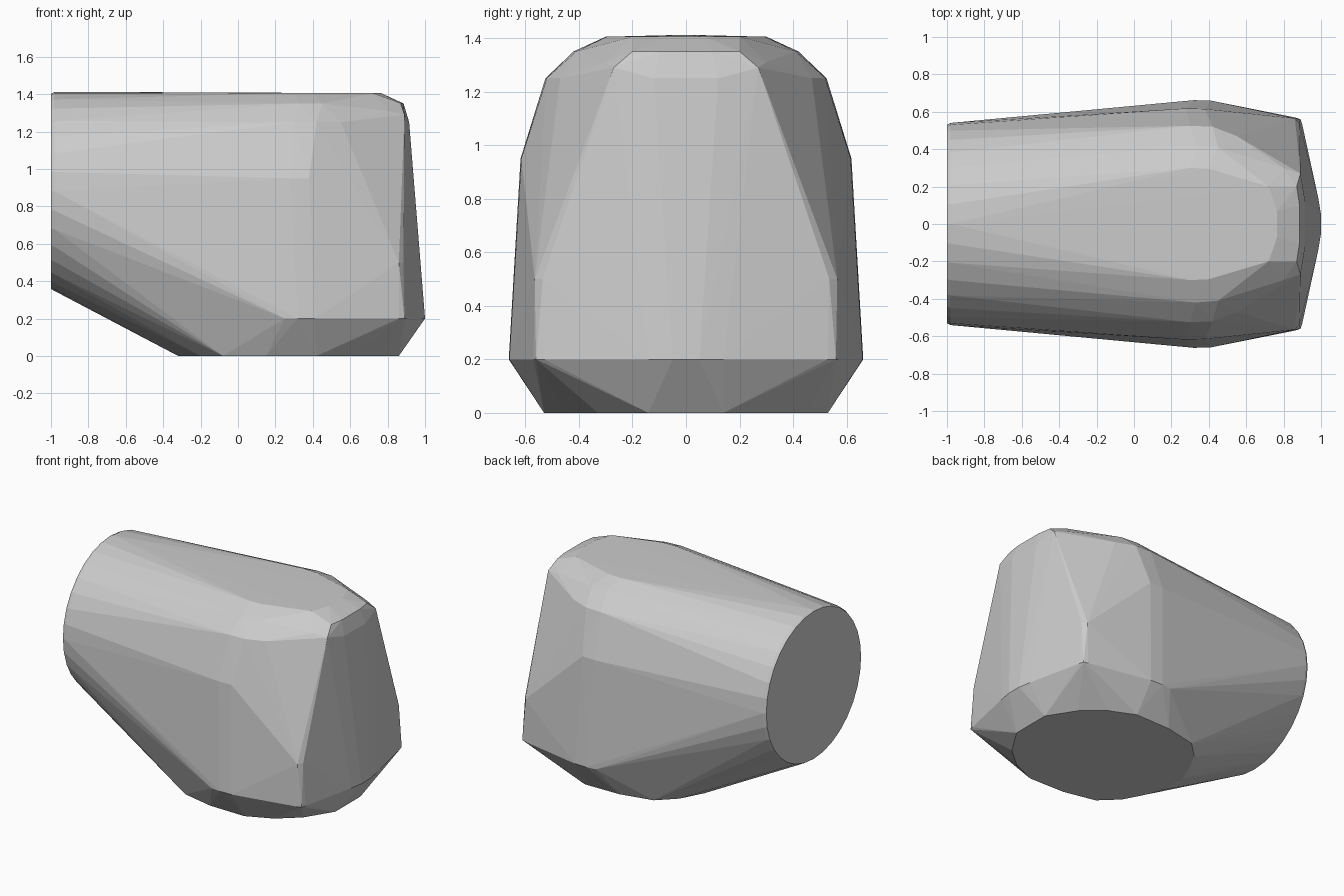
import bpy, bmesh, math

bm = bmesh.new()


def add(*pts):
    """Add points mirrored across the y = 0 plane."""
    for x, y, z in pts:
        for s in ((1, -1) if y else (1,)):
            bm.verts.new((x, s * y, z))


# Round end cap with a tiny bevel
for x, r in ((-1.0, 0.525), (-0.98, 0.54 - 0.005)):
    for i in range(32):
        a = math.tau * i / 32
        bm.verts.new((x, r * 1.01 * math.cos(a), 0.88 + r * 0.995 * math.sin(a)))

# Flat oval base
add((-0.32, 0.10, 0), (-0.285, 0.2, 0), (-0.20, 0.36, 0), (-0.08, 0.475, 0),
    (0.15, 0.525, 0), (0.42, 0.53, 0), (0.60, 0.45, 0), (0.74, 0.33, 0),
    (0.86, 0.14, 0))

# Widest ring just above the base
add((0.25, 0.655, 0.2), (0.32, 0.662, 0.2), (0.41, 0.66, 0.2), (0.86, 0.57, 0.2),
    (0.89, 0.56, 0.2), (0.90, 0.53, 0.2), (0.985, 0.14, 0.2), (1.0, 0.05, 0.2))

# Upper flanks
add((0.28, 0.618, 0.95), (0.38, 0.615, 0.95), (0.30, 0.525, 1.25),
    (0.42, 0.52, 1.25), (0.55, 0.47, 1.25), (0.33, 0.42, 1.35), (0.45, 0.41, 1.35))

# Front face corners and brow
add((0.86, 0.565, 0.5), (0.885, 0.535, 0.5), (0.80, 0.30, 1.31),
    (0.89, 0.27, 1.29), (0.915, 0.12, 1.25), (0.87, 0.2, 1.35), (0.885, 0.1, 1.35))

# Flat top
add((0.30, 0.30, 1.405), (0.40, 0.295, 1.405), (0.72, 0.20, 1.405),
    (0.765, 0.07, 1.405))

# Wrap everything in one convex shell
res = bmesh.ops.convex_hull(bm, input=bm.verts[:])
bmesh.ops.delete(bm, geom=[v for v in bm.verts if not v.link_faces], context='VERTS')
bmesh.ops.dissolve_limit(bm, angle_limit=math.radians(0.5),
                         verts=bm.verts[:], edges=bm.edges[:])
bmesh.ops.recalc_face_normals(bm, faces=bm.faces[:])

mesh = bpy.data.meshes.new("faceted_body")
bm.to_mesh(mesh)
bm.free()
body = bpy.data.objects.new("faceted_body", mesh)
bpy.context.collection.objects.link(body)
